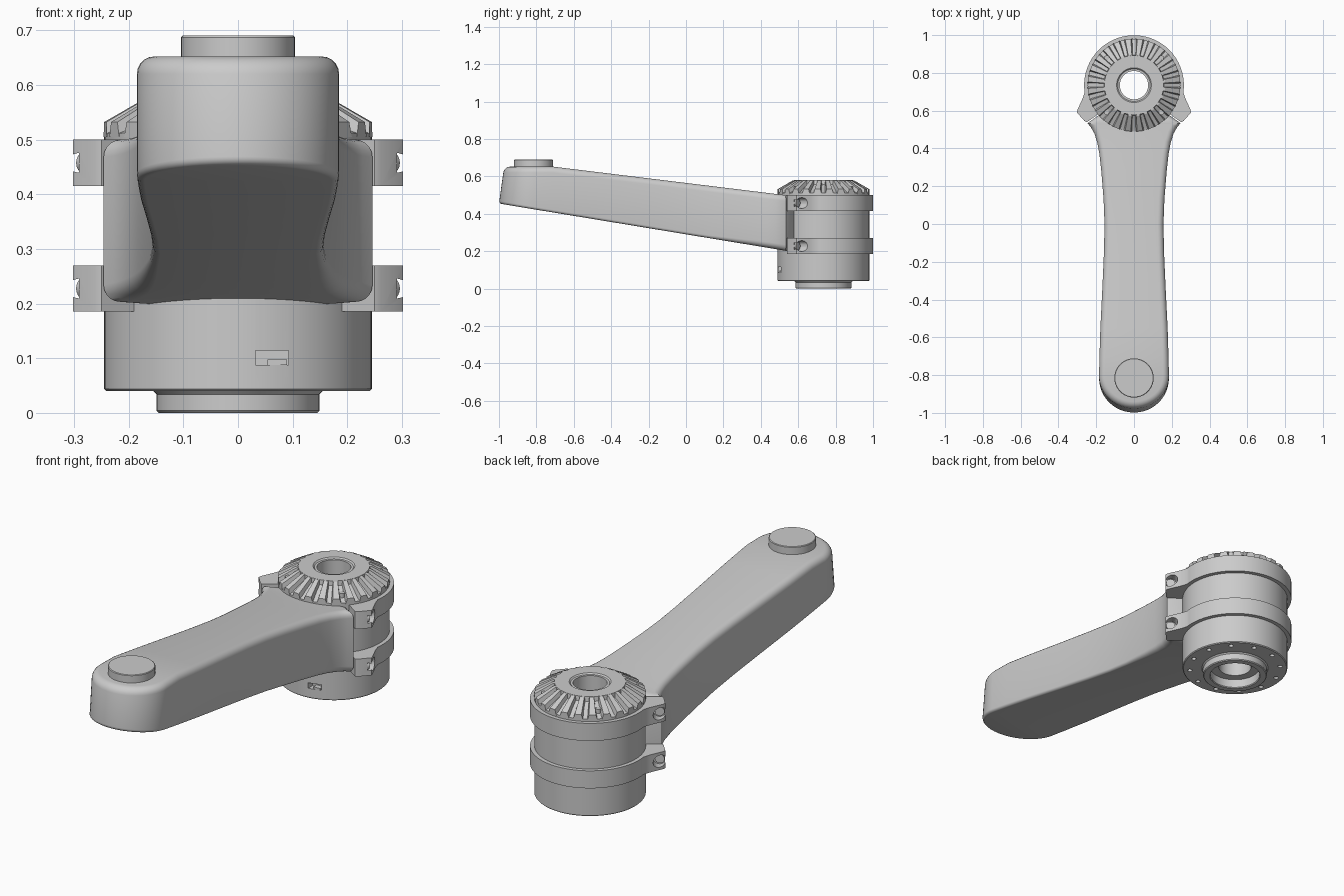
import bpy, bmesh
from math import sin, cos, pi, radians, atan2
from mathutils import Vector, Matrix

if "Cube" in bpy.data.objects:
    bpy.data.objects.remove(bpy.data.objects["Cube"])

CY = 0.735  # y of the motor axis


def make(name, bm, angle=35, smooth=True):
    bmesh.ops.remove_doubles(bm, verts=bm.verts, dist=1e-5)
    bmesh.ops.recalc_face_normals(bm, faces=bm.faces)
    me = bpy.data.meshes.new(name)
    bm.to_mesh(me)
    bm.free()
    ob = bpy.data.objects.new(name, me)
    bpy.context.collection.objects.link(ob)
    if smooth:
        bpy.ops.object.select_all(action='DESELECT')
        ob.select_set(True)
        bpy.context.view_layer.objects.active = ob
        bpy.ops.object.shade_smooth_by_angle(angle=radians(angle))
    return ob


def lathe(name, profile, n=96, y=CY):
    """Spin a closed (radius, z) profile around a vertical axis."""
    bm = bmesh.new()
    rings = [[bm.verts.new((r * cos(2 * pi * k / n), y + r * sin(2 * pi * k / n), z))
              for k in range(n)] for r, z in profile]
    for a, b in zip(rings, rings[1:] + rings[:1]):
        for k in range(n):
            j = (k + 1) % n
            bm.faces.new((a[k], a[j], b[j], b[k]))
    return make(name, bm)


def add_cyl(bm, p, axis, r, depth, n=24):
    rot = Vector((0, 0, 1)).rotation_difference(Vector(axis)).to_matrix().to_4x4()
    bmesh.ops.create_cone(bm, cap_ends=True, segments=n, radius1=r, radius2=r,
                          depth=depth, matrix=Matrix.Translation(p) @ rot)


def add_box(bm, p, size):
    bmesh.ops.create_cube(bm, size=1, matrix=Matrix.Translation(p) @ Matrix.Diagonal((*size, 1)))


def cut(target, name, bm):
    c = make(name, bm, smooth=False)
    c.hide_render = True
    c.hide_set(True)
    m = target.modifiers.new('cut', 'BOOLEAN')
    m.operation, m.solver, m.object = 'DIFFERENCE', 'EXACT', c


# Motor housing with stepped base collar and through bore
housing = lathe('motor_housing', [
    (.075, .505), (.24, .505), (.245, .5), (.245, .044), (.241, .04), (.155, .04),
    (.149, .034), (.149, .004), (.145, 0), (.118, 0), (.115, .004), (.115, .045), (.075, .045)])
bm = bmesh.new()
add_box(bm, (.062, .5, .101), (.06, .05, .027))
for k in range(12):
    a = 2 * pi * (k + .5) / 12
    add_cyl(bm, (.212 * cos(a), CY + .212 * sin(a), .04), (0, 0, 1), .011, .05, 16)
cut(housing, 'housing_cutter', bm)

# Connector tongue inside the housing slot
bm = bmesh.new()
add_box(bm, (.072, .515, .093), (.036, .03, .01))
make('connector_tongue', bm, smooth=False)

# Bevel gear: root cone plus radial teeth
lathe('gear_body', [(.075, .5), (.245, .5), (.245, .512), (.232, .516), (.16, .558),
                    (.157, .58), (.092, .58), (.086, .574), (.075, .574)])
bm = bmesh.new()
TEETH = 24
for k in range(TEETH):
    a = 2 * pi * (k + .5) / TEETH
    m = Matrix.Translation((0, CY, 0)) @ Matrix.Rotation(a, 4, 'Z')
    # each row: radius, root z, tip z, root half width, tip half width
    loops = []
    for r, z0, z1, w0, w1 in ((.15, .545, .58, .014, .010), (.165, .54, .578, .015, .010),
                              (.245, .505, .532, .023, .015)):
        loops.append([bm.verts.new(m @ Vector(p)) for p in
                      ((r, -w0, z0), (r, w0, z0), (r, w1, z1), (r, -w1, z1))])
    for p, q in zip(loops, loops[1:]):
        for i in range(4):
            bm.faces.new((p[i], p[(i + 1) % 4], q[(i + 1) % 4], q[i]))
    bm.faces.new(loops[0])
    bm.faces.new(loops[-1])
make('gear_teeth', bm, smooth=False)

# Gear fixing screws
bm = bmesh.new()
for k in (3, 9, 15, 21):
    a = 2 * pi * k / TEETH
    add_cyl(bm, (.205 * cos(a), CY + .205 * sin(a), .53), (0, 0, 1), .013, .03, 16)
make('gear_screws', bm)

# Clamp bands: open rings around the back with an ear at each end
ear = [(.187, .583), (.25, .539), (.262, .545), (.302, .59), (.300, .603), (.272, .665)]
R_OUT, R_IN = .264, .243
a0 = radians(-8)
outer = [(R_OUT * cos(a), CY + R_OUT * sin(a))
         for a in [a0 + (pi - 2 * a0) * k / 56 for k in range(57)]]
b0 = atan2(.60 - CY, .20)
inner = [(R_IN * cos(a), CY + R_IN * sin(a))
         for a in [b0 + (pi - 2 * b0) * k / 64 for k in range(65)]]
outline = ear + outer + [(-x, y) for x, y in reversed(ear)] + inner[::-1]
for label, z0, z1 in (('lower', .185, .27), ('upper', .415, .50)):
    bm = bmesh.new()
    f = bm.faces.new([bm.verts.new((x, y, z0)) for x, y in outline])
    g = bmesh.ops.extrude_face_region(bm, geom=[f])
    for v in g['geom']:
        if isinstance(v, bmesh.types.BMVert):
            v.co.z = z1
    bmesh.ops.recalc_face_normals(bm, faces=bm.faces)
    band = make(label + '_clamp_band', bm)
    # Screw pockets, drilled square to the slot
    bm, heads = bmesh.new(), bmesh.new()
    for s in (-1, 1):
        d = Vector((s * .57, .82, 0)).normalized()
        p = Vector((s * .264, .578, (z0 + z1) / 2))
        add_cyl(bm, p + d * .085, d, .029, .14)
        add_cyl(heads, p + d * .016, d, .021, .02)
    cut(band, label + '_pocket_cutter', bm)
    make(label + '_clamp_screws', heads)


# Crank arm: one plan outline, lofted in layers with rounded rims
def top_z(y):
    return .652 if y < -.71 else .652 - (y + .71) * .152 / 1.24


def bottom_z(y):
    return .455 - (y + 1) * .252 / 1.53


half = [(.185 * sin(a), -.815 - .185 * cos(a)) for a in [pi / 2 * k / 12 for k in range(13)]]
half += [(.183, -.71), (.178, -.55), (.168, -.35), (.159, -.15), (.156, 0), (.161, .13),
         (.173, .28), (.183, .37), (.194, .43), (.210, .48), (.228, .511), (.246, .534),
         (.184, .578), (.10, .60)]
plan = half + [(-x, y) for x, y in half[:0:-1]]
N = len(plan)
pts = [Vector(p) for p in plan]
normals = []
for i in range(N):
    e1 = (pts[i] - pts[i - 1]).normalized()
    e2 = (pts[(i + 1) % N] - pts[i]).normalized()
    t = (e1 + e2).normalized()
    normals.append(Vector((t.y, -t.x)))

STEPS = 5
layers = [('b', k / STEPS) for k in range(STEPS + 1)] + [('t', k / STEPS) for k in range(STEPS, -1, -1)]
bm = bmesh.new()
loops = []
for side, t in layers:
    loop = []
    for p, n in zip(pts, normals):
        far = min(1, max(0, (p.y - .1) / .35))
        r = (.014 + .018 * far) if side == 'b' else .032
        inset, lift = r * (1 - sin(t * pi / 2)), r * (1 - cos(t * pi / 2))
        q = p - n * inset
        z = bottom_z(q.y) + lift if side == 'b' else top_z(q.y) - lift
        # lean the tip face back a little towards the top
        lean = .028 * min(1, max(0, (-p.y - .7) / .3)) * (z - .455) / .2
        loop.append(bm.verts.new((q.x, q.y + lean, z)))
    loops.append(loop)
for a, b in zip(loops, loops[1:]):
    for i in range(N):
        j = (i + 1) % N
        bm.faces.new((a[i], a[j], b[j], b[i]))
H = len(half)
for loop in (loops[0], loops[-1]):
    bm.faces.new((loop[0], loop[1], loop[N - 1]))
    for i in range(1, H - 1):
        bm.faces.new((loop[i], loop[i + 1], loop[N - i - 1], loop[N - i]))
make('crank_arm', bm, 40)

# Round boss at the arm tip
lathe('tip_boss', [(0, .62), (.104, .62), (.104, .687), (.101, .69), (0, .69)], 64, -.815)
